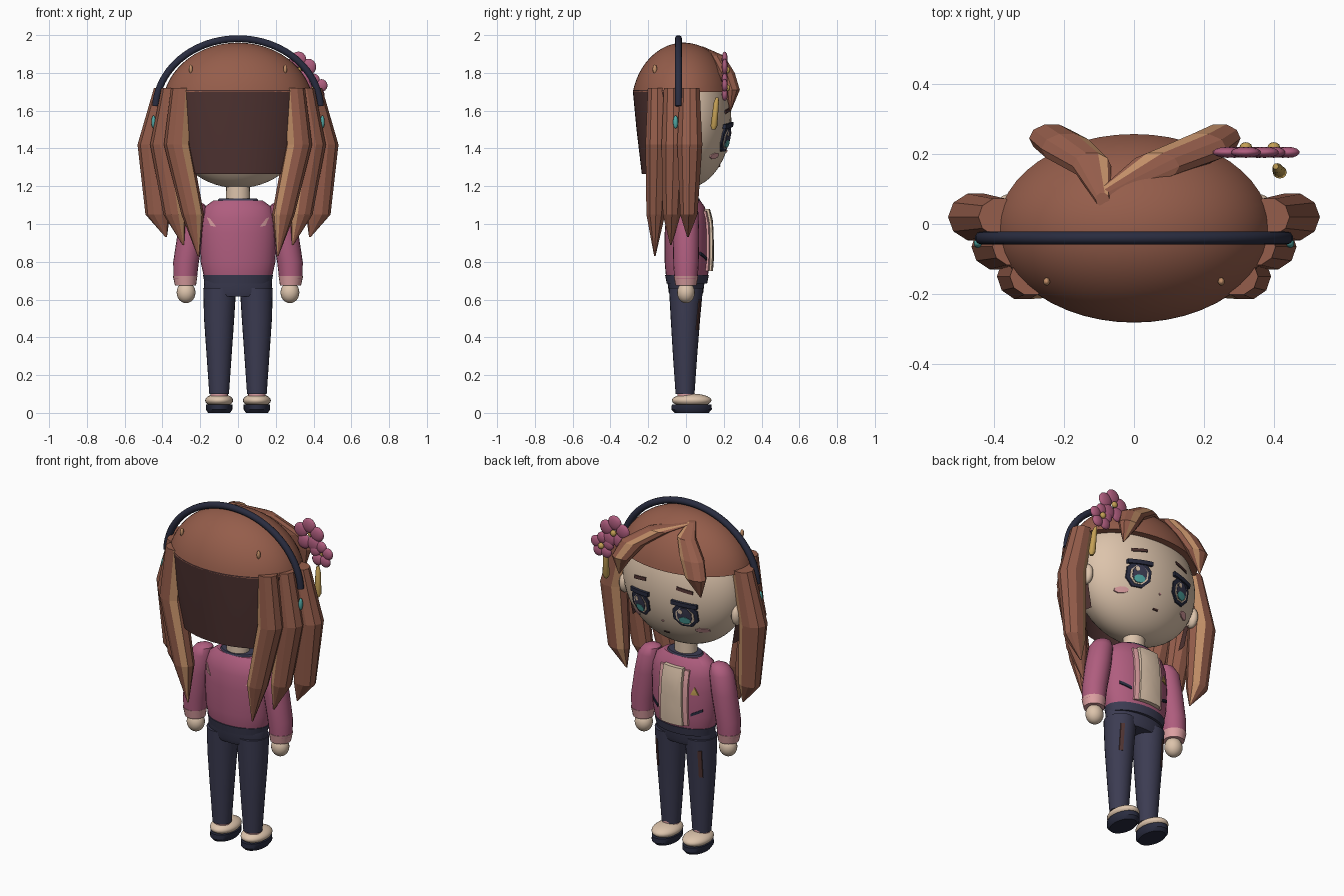
import bpy, bmesh
from math import sin, cos, pi, radians, sqrt
from mathutils import Vector

cube = bpy.data.objects.get("Cube")
if cube:
    bpy.data.objects.remove(cube, do_unlink=True)


def material(name, *rgb):
    m = bpy.data.materials.new(name)
    m.use_nodes = True
    m.diffuse_color = (*rgb, 1)
    node = next(n for n in m.node_tree.nodes if n.type == "BSDF_PRINCIPLED")
    node.inputs["Base Color"].default_value = (*rgb, 1)
    return m


HAIR = material("auburn", .30, .11, .07)
DARK = material("dark_brown", .08, .034, .032)
TAN = material("tan_streak", .55, .28, .14)
SKIN = material("cream_skin", .72, .55, .41)
PINK = material("rose_jacket", .43, .11, .21)
PALE = material("pale_pink", .72, .35, .36)
NAVY = material("navy", .045, .045, .085)
INK = material("dark_navy", .022, .025, .05)
TEAL = material("teal", .08, .38, .36)
GOLD = material("gold", .55, .35, .09)


def finish(name, bm, mats, smooth=True, angle=40):
    bmesh.ops.recalc_face_normals(bm, faces=bm.faces[:])
    me = bpy.data.meshes.new(name)
    bm.to_mesh(me)
    bm.free()
    for m in mats:
        me.materials.append(m)
    ob = bpy.data.objects.new(name, me)
    bpy.context.collection.objects.link(ob)
    if smooth:
        bpy.ops.object.select_all(action="DESELECT")
        ob.select_set(True)
        bpy.context.view_layer.objects.active = ob
        bpy.ops.object.shade_smooth_by_angle(angle=radians(angle))
    return ob


def loft(name, rings, mats, n=32, stripe=(), arc=None, smooth=True):
    """Join elliptical sections (x, y, z, rx, ry); stripe lists columns in the second colour."""
    bm = bmesh.new()
    a0, a1 = arc or (0, 2 * pi)
    count = n + 1 if arc else n
    rows = [[bm.verts.new((x + rx * cos(a0 + (a1 - a0) * k / n),
                           y + ry * sin(a0 + (a1 - a0) * k / n), z))
             for k in range(count)] for x, y, z, rx, ry in rings]
    for lo, hi in zip(rows, rows[1:]):
        for k in range(n):
            j = (k + 1) % count
            f = bm.faces.new((lo[k], lo[j], hi[j], hi[k]))
            f.material_index = int(k in stripe)
    if not arc:
        bm.faces.new(rows[0])
        bm.faces.new(rows[-1])
    return finish(name, bm, mats, smooth)


def ball(name, loc, size, mat, seg=20):
    bm = bmesh.new()
    bmesh.ops.create_uvsphere(bm, u_segments=seg, v_segments=seg // 2 + 2, radius=1)
    bmesh.ops.scale(bm, vec=size, verts=bm.verts[:])
    bmesh.ops.translate(bm, vec=loc, verts=bm.verts[:])
    return finish(name, bm, [mat], angle=60)


def surface(rings, side=1):
    """Depth y of a lofted body at a given x and z."""
    rings = sorted(rings, key=lambda r: r[2])

    def depth(x, z):
        for a, b in zip(rings, rings[1:]):
            if z <= b[2]:
                break
        t = min(1, max(0, (z - a[2]) / (b[2] - a[2])))
        cx, cy, _, rx, ry = [p + (q - p) * t for p, q in zip(a, b)]
        return cy + side * ry * sqrt(max(0, 1 - ((x - cx) / rx) ** 2))
    return depth


def patch(name, pts, depth, mat, lift=.006, side=1):
    """Thin plate that follows a body's surface."""
    bm = bmesh.new()
    cx = sum(p[0] for p in pts) / len(pts)
    cz = sum(p[1] for p in pts) / len(pts)

    def vert(p, t, h):
        x, z = cx + (p[0] - cx) * t, cz + (p[1] - cz) * t
        return bm.verts.new((x, depth(x, z) + side * h, z))
    dense = [Vector(p).lerp(Vector(q), i / 4)
             for p, q in zip(pts, pts[1:] + pts[:1]) for i in range(4)]
    rows = [[vert(p, t, h) for p in dense]
            for t, h in ((1, -.003), (1, lift), (.67, lift), (.33, lift))]
    mid = vert((cx, cz), 0, lift)
    for k in range(len(dense)):
        j = (k + 1) % len(dense)
        for a, b in zip(rows, rows[1:]):
            bm.faces.new((a[k], a[j], b[j], b[k]))
        bm.faces.new((rows[-1][k], rows[-1][j], mid))
    return finish(name, bm, [mat], angle=50)


def oval(x, z, rx, rz, n=8):
    return [(x + rx * cos(2 * pi * (k + .5) / n), z + rz * sin(2 * pi * (k + .5) / n)) for k in range(n)]


def bar(x, z, w, h, skew=0):
    return [(x - w, z - h - skew), (x + w, z - h + skew), (x + w, z + h + skew), (x - w, z + h - skew)]


def dome(cy, cz, rx, ry, rz, t0, steps=18):
    ts = [t0 + (pi / 2 - .02 - t0) * i / steps for i in range(steps + 1)]
    return [(0, cy, cz + rz * sin(t), rx * cos(t), ry * cos(t)) for t in ts]


# Head, hair cap and back hair
head = dome(0, 1.55, .375, .24, .36, -pi / 2 + .02, 30)
loft("head", head, [SKIN], 48)
loft("hair_cap", dome(-.012, 1.62, .4, .277, .34, .237), [HAIR], 48)
loft("back_hair", [(0, -.012, 1.71, .386, .27), (0, -.012, 1.5, .375, .25), (0, -.012, 1.265, .33, .222)],
     [DARK], 28, arc=(-pi - .2, .2))

# Long side locks, each with a tan streak
LOCKS = {
    "back": [(.295, -.15, 1.72, .06, .055), (.32, -.15, 1.42, .072, .068),
             (.24, -.16, 1.05, .06, .052), (.21, -.165, .83, .004, .004)],
    "middle": [(.345, -.065, 1.72, .06, .055), (.39, -.065, 1.42, .075, .068),
               (.335, -.075, 1.05, .06, .05), (.29, -.08, .89, .004, .004)],
    "front": [(.385, .02, 1.72, .06, .055), (.452, .02, 1.42, .08, .07),
              (.425, .015, 1.05, .065, .048), (.38, .01, .93, .004, .004)]}
for s, label in ((1, "left"), (-1, "right")):
    for part, rings in LOCKS.items():
        loft(f"{label}_{part}_lock", [(s * x, y, z, s * rx, ry) for x, y, z, rx, ry in rings],
             [HAIR, TAN], 10, stripe=(3,) if part == "front" else (6,), smooth=False)

# Swept fringe
loft("left_fringe", [(-.09, .08, 1.935, .02, .02), (.06, .165, 1.89, .07, .04), (.19, .215, 1.80, .075, .045),
                     (.245, .245, 1.71, .06, .042), (.27, .235, 1.60, .004, .004)],
     [HAIR, TAN], 10, stripe=(2,), smooth=False)
loft("right_fringe", [(-.09, .07, 1.94, .02, .02), (-.12, .165, 1.89, .055, .04), (-.19, .215, 1.80, .075, .045),
                      (-.235, .245, 1.71, .065, .042), (-.26, .235, 1.60, .004, .004)],
     [HAIR, TAN], 10, stripe=(1,), smooth=False)

# Headband tube
cu = bpy.data.curves.new("headband", "CURVE")
cu.dimensions = "3D"
cu.bevel_depth, cu.bevel_resolution, cu.use_fill_caps = .019, 3, True
path = cu.splines.new("POLY")
path.points.add(40)
for i, p in enumerate(path.points):
    a = radians(3 + 174 * i / 40)
    p.co = (.437 * cos(a), -.04, 1.605 + .376 * sin(a), 1)
cu.materials.append(INK)
band = bpy.data.objects.new("headband", cu)
bpy.context.collection.objects.link(band)
bpy.ops.object.select_all(action="DESELECT")
band.select_set(True)
bpy.context.view_layer.objects.active = band
bpy.ops.object.convert(target="MESH")
bpy.ops.object.shade_smooth_by_angle(angle=radians(50))

# Flower ornament with tassel
for f, (x, z, r) in enumerate(((.32, 1.815, .055), (.4, 1.72, .043))):
    for k in range(5):
        a = pi / 2 + 2 * pi * k / 5
        ball(f"flower_{f}_petal_{k}", (x + r * cos(a), .205, z + r * sin(a)), (r * .78, .016, r * .78), PINK, 14)
    ball(f"flower_{f}_centre", (x, .22, z), (.018, .014, .018), GOLD, 12)
loft("tassel", [(.405, .165, 1.67, .008, .008), (.41, .16, 1.64, .014, .014),
                (.417, .148, 1.52, .02, .018), (.418, .146, 1.5, .01, .01)], [GOLD], 12)

# Face
face = surface(head)
for s, label in ((1, "left"), (-1, "right")):
    x, z = s * .145, 1.455
    patch(f"{label}_eye_rim", oval(x, z, .073, .077), face, INK, .008)
    patch(f"{label}_eye_white", oval(x, z - .006, .053, .055), face, SKIN, .011)
    patch(f"{label}_iris", oval(x, z - .002, .042, .052), face, NAVY, .014)
    patch(f"{label}_iris_glow", oval(x, z - .03, .032, .022), face, TEAL, .017)
    patch(f"{label}_eye_glint", oval(x + .018, z + .022, .012, .014, 6), face, SKIN, .017)
    patch(f"{label}_lash", bar(x, z + .066, .07, .012, s * -.006), face, INK, .016)
    patch(f"{label}_brow", bar(x, 1.6, .045, .009, s * -.008), face, DARK)
    patch(f"{label}_blush", oval(s * .215, 1.36, .035, .016), face, PALE)
    ball(f"{label}_ear", (s * .365, .04, 1.45), (.03, .045, .06), SKIN, 14)
    ball(f"{label}_earring", (s * .447, -.055, 1.54), (.012, .014, .035), TEAL, 10)
    ball(f"{label}_hair_pin", (s * .25, -.165, 1.82), (.01, .012, .024), TAN, 10)
patch("nose", oval(0, 1.385, .006, .006, 6), face, PALE)
patch("mouth", bar(0, 1.305, .016, .004), face, DARK)

# Torso, neck and jacket details
torso = [(0, .005, z, rx, ry) for z, rx, ry in (
    (.70, .175, .105), (.74, .185, .113), (.80, .198, .118), (.95, .203, .118),
    (1.03, .197, .112), (1.09, .178, .095), (1.125, .13, .07))]
loft("jacket", torso, [PINK])
loft("jacket_hem", [(0, .005, .685, .176, .107), (0, .005, .73, .186, .116)], [NAVY])
loft("collar", [(0, .005, 1.10, .125, .08), (0, .005, 1.135, .1, .066)], [NAVY])
loft("neck", [(0, 0, 1.09, .065, .055), (0, 0, 1.23, .062, .055)], [SKIN], 20)
chest, back = surface(torso), surface(torso, -1)
patch("shirt", [(-.07, .75), (.07, .75), (.062, 1.08), (-.062, 1.08)], chest, SKIN, .024)
for s, label in ((1, "left"), (-1, "right")):
    patch(f"{label}_lapel", bar(s * .08, .91, .013, .16), chest, PALE, .012)
    patch(f"{label}_pocket", bar(s * .135, .83, .028, .008, s * .014), chest, INK)
    patch(f"{label}_back_pleat", [(s * .165, 1.035), (s * .15, 1.03), (s * .115, .985), (s * .145, .99)],
          back, PALE, .006, -1)
patch("badge", [(-.145, .935), (-.105, .935), (-.125, .98)], chest, GOLD)

# Arms, legs and shoes
loft("hips", [(0, 0, .615, .165, .082), (0, 0, .64, .182, .092), (0, 0, .71, .178, .1)], [NAVY])
for s, label in ((1, "left"), (-1, "right")):
    loft(f"{label}_sleeve", [(s * x, 0, z, r, r) for x, z, r in (
        (.215, 1.115, .02), (.22, 1.1, .048), (.232, 1.06, .066), (.25, .95, .07), (.275, .8, .068), (.28, .71, .062))],
        [PINK], 20)
    loft(f"{label}_cuff", [(s * .28, 0, .725, .065, .065), (s * .278, 0, .675, .056, .056)], [PALE], 20)
    ball(f"{label}_hand", (s * .275, 0, .637), (.05, .047, .056), SKIN)
    leg = [(s * .1, -.005, .1, .052, .05), (s * .1, -.005, .3, .066, .064), (s * .1, -.003, .5, .08, .078),
           (s * .097, 0, .66, .087, .09)]
    loft(f"{label}_trouser_leg", leg, [NAVY], 24)
    patch(f"{label}_trouser_seam", bar(s * .14, .52, .009, .08), surface(leg), DARK, .004)
    loft(f"{label}_sock", [(s * .1, 0, .08, .046, .046), (s * .1, 0, .115, .046, .046)], [PALE], 20)
    ball(f"{label}_shoe", (s * .1, .03, .066), (.074, .105, .036), SKIN, 24)
    loft(f"{label}_sole", [(s * .1, .03, 0, .058, .09), (s * .1, .03, .018, .07, .107),
                           (s * .1, .03, .045, .07, .105)], [INK], 24)
